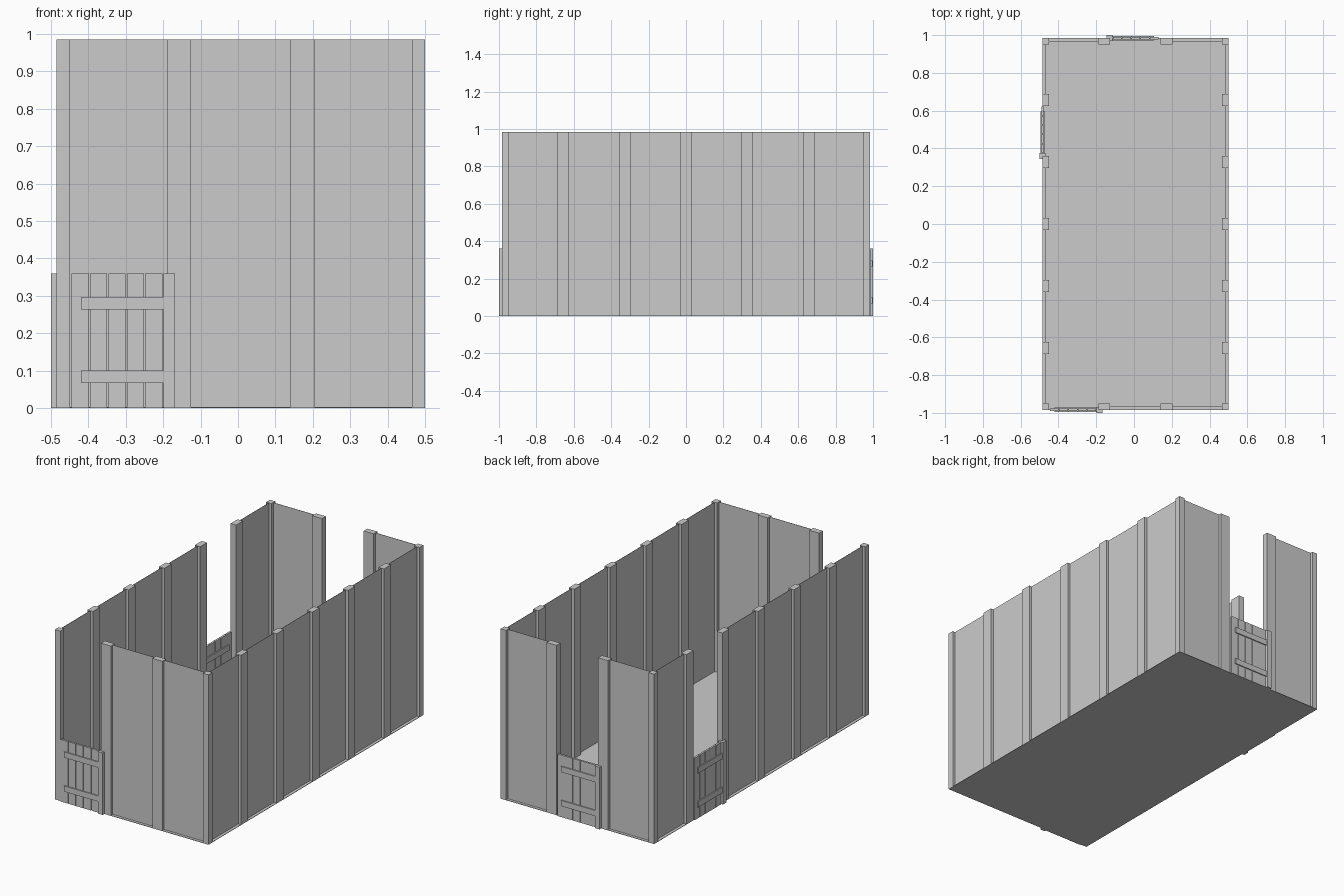
import bpy
from math import pi
from mathutils import Matrix, Vector

cube = bpy.data.objects.get("Cube")
if cube:
    bpy.data.objects.remove(cube, do_unlink=True)

grey = bpy.data.materials.new("plain_grey")
grey.use_nodes = True
colour = (0.6, 0.6, 0.6, 1)
grey.diffuse_color = colour
grey.node_tree.nodes["Principled BSDF"].inputs["Base Color"].default_value = colour

CORNERS = [(0, 0), (1, 0), (1, 1), (0, 1)]
SIDES = [(0, 3, 2, 1), (4, 5, 6, 7), (0, 1, 5, 4), (1, 2, 6, 5), (2, 3, 7, 6), (3, 0, 4, 7)]


def box(name, xs, ys, zs, matrix=Matrix()):
    """Box between two limits on each axis, optionally moved by a matrix."""
    verts = [matrix @ Vector((xs[i], ys[j], z)) for z in zs for i, j in CORNERS]
    mesh = bpy.data.meshes.new(name)
    mesh.from_pydata(verts, [], SIDES)
    mesh.materials.append(grey)
    obj = bpy.data.objects.new(name, mesh)
    bpy.context.collection.objects.link(obj)


# Overall layout
LEFT, RIGHT, END, TOP = -0.485, 0.5, 0.985, 0.985
DEPTH, HALF = 0.035, 0.0315
THIN = 0.001
MID = (LEFT + RIGHT) / 2
side_posts = [i * 0.328 for i in range(-2, 3)]
end_posts = [MID - 0.165, MID + 0.165]

# Floor
box("floor", (LEFT, RIGHT), (-END, END), (0, 0.003))

# Corner and wall posts
for x in (LEFT, RIGHT - DEPTH):
    for y in (-END, END - DEPTH):
        box("corner_post", (x, x + DEPTH), (y, y + DEPTH), (0, TOP))
    for y in side_posts:
        box("side_post", (x, x + DEPTH), (y - HALF, y + HALF), (0, TOP))
for y in (-END, END - DEPTH):
    for x in end_posts:
        box("end_post", (x - HALF, x + HALF), (y, y + DEPTH), (0, TOP))

# Thin wall panels between the posts, leaving one doorway in three of the walls
INSET = DEPTH / 2
stops_y = [-END + INSET] + side_posts + [END - INSET]
stops_x = [LEFT + INSET] + end_posts + [RIGHT - INSET]
for wall, x, doorway in (("right", LEFT + INSET, 4), ("left", RIGHT - INSET, None)):
    for i in range(len(stops_y) - 1):
        if i != doorway:
            box(wall + "_wall_panel", (x - THIN, x + THIN), stops_y[i:i + 2], (0, TOP))
for wall, y, doorway in (("front", -END + INSET, 0), ("back", END - INSET, 1)):
    for i in range(len(stops_x) - 1):
        if i != doorway:
            box(wall + "_wall_panel", stops_x[i:i + 2], (y - THIN, y + THIN), (0, TOP))


def door(name, matrix):
    """Plank door; its outer face points to -y, hinge post on the +x edge."""
    height, pitch, gap = 0.36, 0.0492, 0.003
    for i in range(5):
        x = i * pitch
        box(name + "_plank", (x, x + pitch - gap), (0.01, 0.022), (0, height), matrix)
    for z in (0.067, 0.264):
        for y in (0.004, 0.022):
            box(name + "_crossbar", (0.025, 5 * pitch), (y, y + 0.006), (z, z + 0.033), matrix)
    box(name + "_hinge_post", (5 * pitch, 0.277), (0, 0.032), (0, height), matrix)


# Doors
door("front_door", Matrix.Translation((-0.445, -1, 0)))
door("back_door", Matrix.Translation((0.131, 1, 0)) @ Matrix.Rotation(pi, 4, "Z"))
door("side_door", Matrix.Translation((-0.5, 0.621, 0)) @ Matrix.Rotation(-pi / 2, 4, "Z"))
